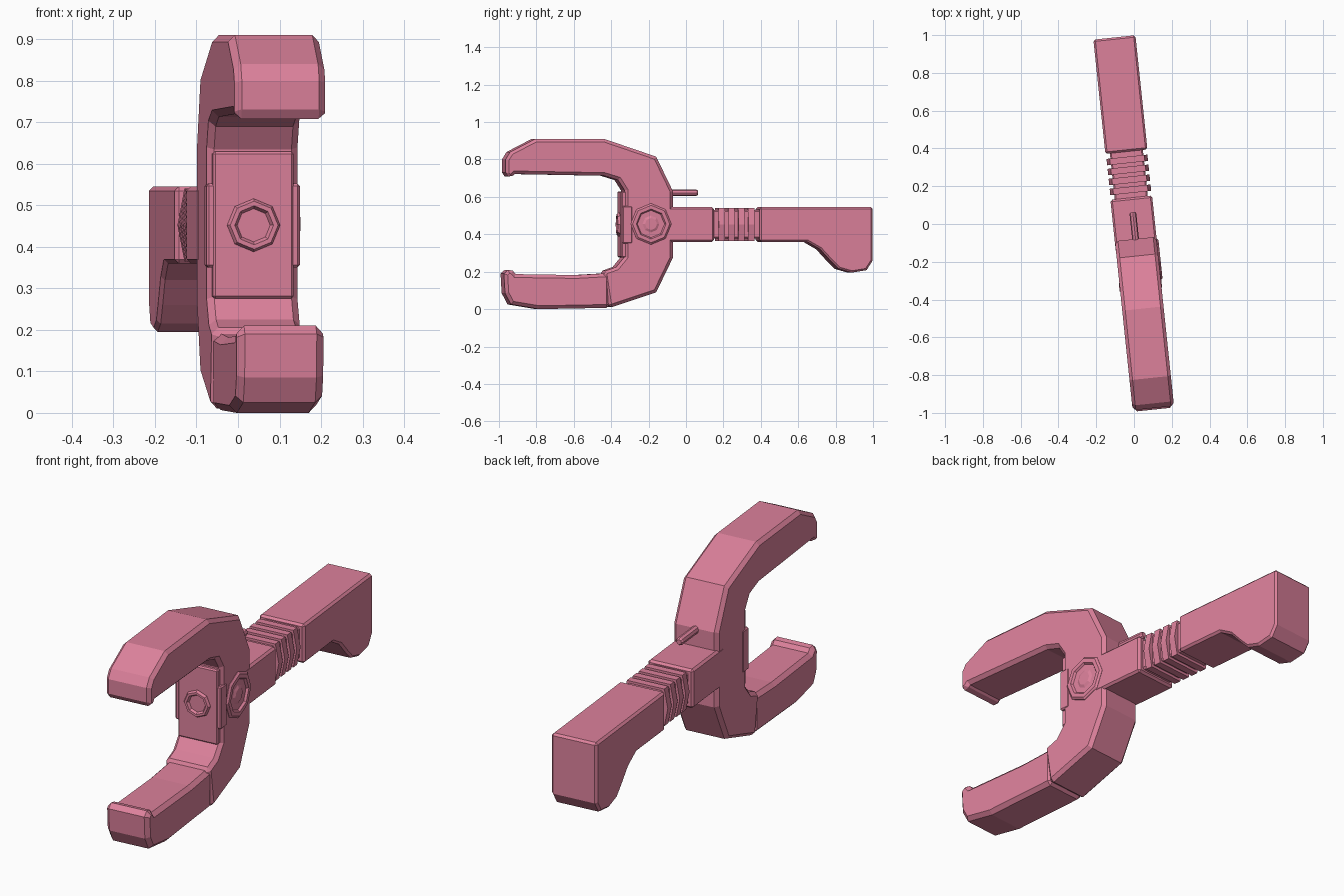
import bpy, bmesh, math
from mathutils import Matrix, Vector

if "Cube" in bpy.data.objects:
    bpy.data.objects.remove(bpy.data.objects["Cube"])

TURN = Matrix.Rotation(math.radians(6), 4, 'Z')  # whole model is slightly turned

pink = bpy.data.materials.new("pink")
pink.diffuse_color = (0.72, 0.22, 0.33, 1)
pink.use_nodes = True
pink.node_tree.nodes["Principled BSDF"].inputs["Base Color"].default_value = pink.diffuse_color


def finish(bm, name, bevel=0.0, segments=1):
    bmesh.ops.recalc_face_normals(bm, faces=bm.faces)
    me = bpy.data.meshes.new(name)
    bm.to_mesh(me)
    bm.free()
    me.materials.append(pink)
    ob = bpy.data.objects.new(name, me)
    bpy.context.collection.objects.link(ob)
    ob.matrix_world = TURN
    if bevel:
        m = ob.modifiers.new("bevel", 'BEVEL')
        m.width, m.segments = bevel, segments
        m.limit_method, m.angle_limit = 'ANGLE', math.radians(65)
    return ob


def slab(name, profile, half, bevel=0.0, segments=1):
    """Side profile (y, z) extruded across x from -half to half."""
    bm = bmesh.new()
    face = bm.faces.new([bm.verts.new((-half, y, z)) for y, z in profile])
    ext = bmesh.ops.extrude_face_region(bm, geom=[face])
    bmesh.ops.translate(bm, vec=(2 * half, 0, 0),
                        verts=[v for v in ext["geom"] if isinstance(v, bmesh.types.BMVert)])
    return finish(bm, name, bevel, segments)


def block(name, half, y0, y1, z0, z1, bevel=0.0):
    return slab(name, [(y0, z0), (y1, z0), (y1, z1), (y0, z1)], half, bevel)


def turned(name, center, axis, rings, sides=8):
    """Rings of (radius, height) around an axis, capped at both ends."""
    rot = Vector((0, 0, 1)).rotation_difference(Vector(axis)).to_matrix().to_4x4()
    mat = Matrix.Translation(center) @ rot
    bm = bmesh.new()
    loops = []
    for r, h in rings:
        loops.append([bm.verts.new(mat @ Vector((r * math.cos(a), r * math.sin(a), h)))
                      for a in (2 * math.pi * i / sides for i in range(sides))])
    for a, b in zip(loops, loops[1:]):
        for i in range(sides):
            j = (i + 1) % sides
            bm.faces.new((a[i], a[j], b[j], b[i]))
    bm.faces.new(loops[0])
    bm.faces.new(loops[-1])
    return finish(bm, name)


# Fork: upper prong, back and the start of the lower prong
slab("fork", [
    (-0.98, 0.80), (-0.955, 0.84), (-0.82, 0.91), (-0.45, 0.91), (-0.17, 0.815),
    (-0.08, 0.63), (-0.08, 0.275), (-0.17, 0.09), (-0.425, 0.005), (-0.455, 0.2),
    (-0.385, 0.225), (-0.34, 0.28), (-0.34, 0.635), (-0.375, 0.69), (-0.45, 0.713),
    (-0.93, 0.722), (-0.95, 0.702), (-0.98, 0.715)], 0.11, 0.018)

# Lower prong sleeve with a lip at the tip
slab("lower_prong", [
    (-0.42, 0.007), (-0.8, 0.0), (-0.95, 0.025), (-0.982, 0.085), (-0.988, 0.19),
    (-0.965, 0.21), (-0.94, 0.205), (-0.925, 0.187), (-0.6, 0.182), (-0.42, 0.192)],
    0.105, 0.018)

# Plate inside the fork with a wider middle
block("inner_plate", 0.098, -0.358, -0.3, 0.275, 0.63, 0.006)
block("inner_plate_band", 0.113, -0.354, -0.3, 0.35, 0.552, 0.006)
turned("inner_medallion", (0, -0.35, 0.452), (0, -1, 0),
       [(0.064, -0.02), (0.064, 0.012), (0.058, 0.022), (0.047, 0.022), (0.04, 0.01)])

# Octagonal boss on the right side
turned("side_boss", (0.1, -0.2, 0.455), (1, 0, 0),
       [(0.11, -0.02), (0.11, 0.012), (0.1, 0.02), (0.08, 0.02), (0.07, 0.006)])
turned("side_boss_core", (0.1, -0.2, 0.455), (1, 0, 0),
       [(0.045, 0.0), (0.045, 0.01), (0.032, 0.016)])

# Neck, grooved grip and handle
block("neck", 0.111, -0.14, 0.14, 0.36, 0.545, 0.01)
block("grip_core", 0.088, 0.1, 0.42, 0.378, 0.53, 0.008)
for k in range(4):
    y = 0.182 + 0.053 * k
    bm = bmesh.new()
    section = [(-0.092, 0.365), (0.092, 0.365), (0.109, 0.452),
               (0.092, 0.541), (-0.092, 0.541), (-0.109, 0.452)]
    f = bm.faces.new([bm.verts.new((x, y - 0.017, z)) for x, z in section])
    e = bmesh.ops.extrude_face_region(bm, geom=[f])
    bmesh.ops.translate(bm, vec=(0, 0.034, 0),
                        verts=[v for v in e["geom"] if isinstance(v, bmesh.types.BMVert)])
    finish(bm, "grip_rib")
slab("handle", [
    (0.385, 0.36), (0.64, 0.36), (0.71, 0.32), (0.765, 0.26), (0.81, 0.215),
    (0.88, 0.195), (0.96, 0.208), (0.993, 0.26), (0.993, 0.545), (0.385, 0.545)],
    0.112, 0.01)

# Small pin behind the fork
turned("pin", (0, -0.1, 0.622), (0, 1, 0),
       [(0.018, 0), (0.018, 0.155), (0.012, 0.163)])
